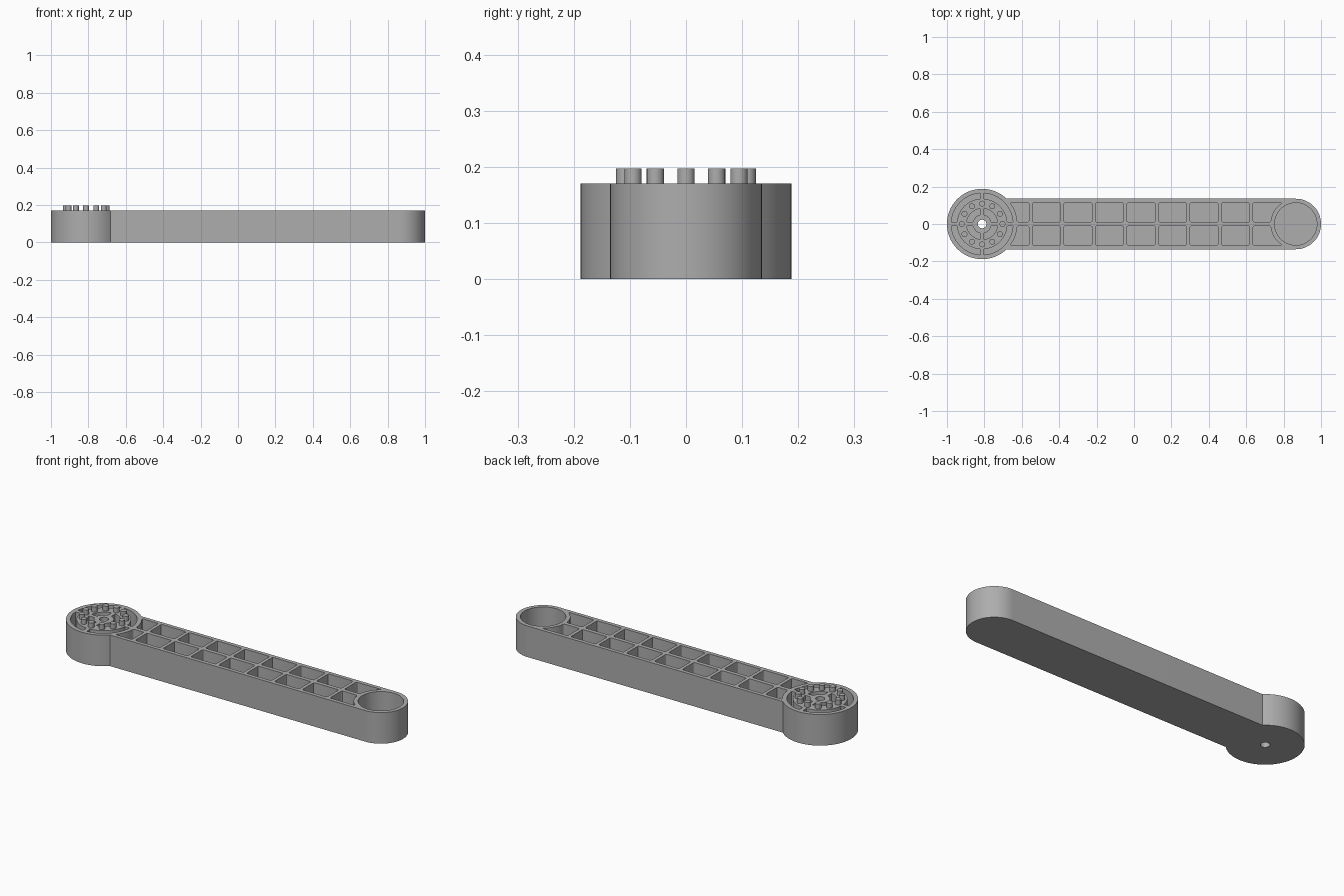
import bpy, bmesh
from math import sin, cos, asin, pi, radians

default = bpy.data.objects.get("Cube")
if default:
    bpy.data.objects.remove(default)

HEIGHT, FLOOR, PEG_TOP = 0.17, 0.02, 0.197
HUB_X, HUB_R = -0.812, 0.188
END_X, END_R = 0.865, 0.135
RIB = 0.011

grey = bpy.data.materials.new("grey plastic")
grey.use_nodes = True
grey.diffuse_color = (0.42, 0.42, 0.42, 1)
grey.node_tree.nodes["Principled BSDF"].inputs["Base Color"].default_value = (0.42, 0.42, 0.42, 1)


def arc(cx, r, a, b, n):
    return [(cx + r * cos(a + (b - a) * i / n), r * sin(a + (b - a) * i / n)) for i in range(n + 1)]


def prism(bm, outline, z0, z1, corner=0):
    """Extrude a counter-clockwise outline, optionally rounding its sharp upright corners."""
    low = [bm.verts.new((x, y, z0)) for x, y in outline]
    top = [bm.verts.new((x, y, z1)) for x, y in outline]
    n = len(outline)
    bm.faces.new(low[::-1])
    bm.faces.new(top)
    sides = [bm.faces.new((low[i], low[(i + 1) % n], top[(i + 1) % n], top[i])) for i in range(n)]
    if corner:
        for f in sides:
            f.normal_update()
        edges = [bm.edges.get((low[i], top[i])) for i in range(n)
                 if sides[i].normal.angle(sides[i - 1].normal) > 0.7]
        bmesh.ops.bevel(bm, geom=edges, offset=corner, segments=3, profile=0.5, affect='EDGES')


def circle(bm, x, y, r, z0, z1, n=64):
    prism(bm, [(px, py + y) for px, py in arc(x, r, 0, 2 * pi, n)[:-1]], z0, z1)


def make_object(name, bm):
    bmesh.ops.recalc_face_normals(bm, faces=bm.faces)
    mesh = bpy.data.meshes.new(name)
    bm.to_mesh(mesh)
    bm.free()
    mesh.materials.append(grey)
    obj = bpy.data.objects.new(name, mesh)
    bpy.context.collection.objects.link(obj)
    return obj


def smooth(obj):
    bpy.ops.object.select_all(action='DESELECT')
    obj.select_set(True)
    bpy.context.view_layer.objects.active = obj
    bpy.ops.object.shade_smooth_by_angle(angle=radians(30))


# Arm body: round hub running into a straight arm with a rounded end
bm = bmesh.new()
join = asin(END_R / HUB_R)
prism(bm, arc(HUB_X, HUB_R, join, 2 * pi - join, 64) + arc(END_X, END_R, -pi / 2, pi / 2, 48), 0, HEIGHT)
arm = make_object("arm_body", bm)

# Hollows
bm = bmesh.new()
TOP = HEIGHT + 0.05
circle(bm, END_X, 0, 0.113, FLOOR, TOP)
circle(bm, HUB_X, 0, 0.023, -0.05, TOP, 32)

INNER, OUTER, LENGTH, PITCH = RIB, 0.114, 0.15, 0.1685
for k in range(-1, 8):
    left = -0.543 + PITCH * k
    right = left + LENGTH
    if k == -1:      # curved against the hub
        pocket = arc(HUB_X, HUB_R, asin(OUTER / HUB_R), asin(INNER / HUB_R), 8) + [(right, INNER), (right, OUTER)]
    elif k == 7:     # curved against the end socket
        pocket = [(left, OUTER), (left, INNER)] + arc(END_X, END_R, pi - asin(INNER / END_R), pi - asin(OUTER / END_R), 8)
    else:
        pocket = [(left, INNER), (right, INNER), (right, OUTER), (left, OUTER)]
    prism(bm, pocket, FLOOR, TOP, 0.008)
    prism(bm, [(x, -y) for x, y in reversed(pocket)], FLOOR, TOP, 0.008)

# Ring slots of the hub, divided by four spokes
for r_in, r_out in ((0.05, 0.083), (0.135, 0.165)):
    a, b = asin(RIB / r_out), asin(RIB / r_in)
    for q in range(4):
        t = q * pi / 2
        slot = arc(HUB_X, r_out, t + a, t + pi / 2 - a, 16) + arc(HUB_X, r_in, t + pi / 2 - b, t + b, 16)
        prism(bm, slot, FLOOR, TOP)

cutter = make_object("hollow_cutter", bm)
cutter.hide_render = True
cut = arm.modifiers.new("hollows", 'BOOLEAN')
cut.operation, cut.solver, cut.object = 'DIFFERENCE', 'EXACT', cutter
bpy.context.view_layer.objects.active = arm
bpy.ops.object.modifier_apply(modifier=cut.name)
bpy.data.objects.remove(cutter)
smooth(arm)

# Twelve pegs standing on the hub
bm = bmesh.new()
for i in range(12):
    t = i * pi / 6
    circle(bm, HUB_X + 0.109 * cos(t), 0.109 * sin(t), 0.0155, HEIGHT - 0.01, PEG_TOP, 20)
smooth(make_object("hub_pegs", bm))
